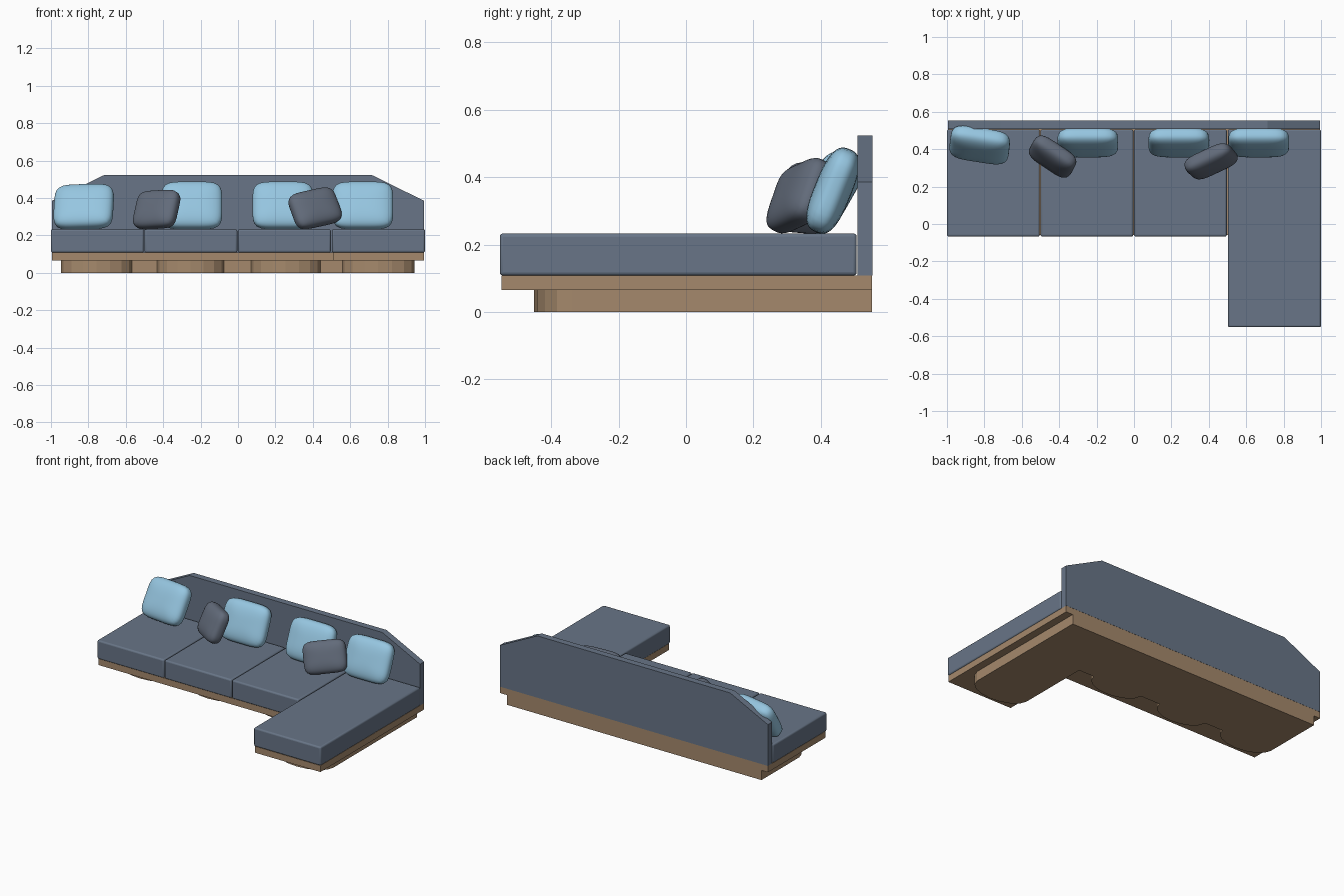
import bpy, bmesh, math
from mathutils import Matrix, Vector

if "Cube" in bpy.data.objects:
    bpy.data.objects.remove(bpy.data.objects["Cube"])


def material(name, rgb):
    m = bpy.data.materials.new(name)
    m.diffuse_color = (*rgb, 1)
    m.use_nodes = True
    m.node_tree.nodes["Principled BSDF"].inputs["Base Color"].default_value = m.diffuse_color
    return m


SLATE = material("slate fabric", (0.138, 0.178, 0.242))
BLUE = material("light blue fabric", (0.305, 0.565, 0.75))
DARK = material("dark grey fabric", (0.122, 0.147, 0.195))
WOOD = material("wood", (0.376, 0.25, 0.15))


def finish(name, bm, mat):
    bmesh.ops.recalc_face_normals(bm, faces=bm.faces)
    me = bpy.data.meshes.new(name)
    bm.to_mesh(me)
    bm.free()
    me.materials.append(mat)
    ob = bpy.data.objects.new(name, me)
    bpy.context.collection.objects.link(ob)
    return ob


def prism(name, pts, offset, mat):
    """Extrude a closed 3D outline along offset."""
    bm = bmesh.new()
    f = bm.faces.new([bm.verts.new(p) for p in pts])
    r = bmesh.ops.extrude_face_region(bm, geom=[f])
    bmesh.ops.translate(bm, vec=offset,
                        verts=[v for v in r["geom"] if isinstance(v, bmesh.types.BMVert)])
    return finish(name, bm, mat)


def cushion(name, x0, x1, y0, y1, z0, z1):
    bm = bmesh.new()
    bmesh.ops.create_cube(bm, size=1)
    for v in bm.verts:
        v.co = ((x0 + x1) / 2 + v.co.x * (x1 - x0),
                (y0 + y1) / 2 + v.co.y * (y1 - y0),
                (z0 + z1) / 2 + v.co.z * (z1 - z0))
    bmesh.ops.bevel(bm, geom=bm.edges[:], offset=0.01, segments=3, profile=0.5,
                    affect='EDGES')
    ob = finish(name, bm, SLATE)
    for p in ob.data.polygons:
        p.use_smooth = max(abs(c) for c in p.normal) < 0.999
    return ob


def pillow(name, centre, size, turn, lean, roll, mat):
    """Puffy rounded block, set down leaning back."""
    bm = bmesh.new()
    bmesh.ops.create_cube(bm, size=2)
    bmesh.ops.subdivide_edges(bm, edges=bm.edges[:], cuts=11, use_grid_fill=True)
    rot = (Matrix.Rotation(math.radians(turn), 3, 'Z')
           @ Matrix.Rotation(math.radians(-lean), 3, 'X')
           @ Matrix.Rotation(math.radians(-roll), 3, 'Y'))
    for v in bm.verts:
        x, y, z = (math.tan(c * math.pi / 4) for c in v.co)
        s = ((abs(x) ** 5 + abs(z) ** 5) ** 0.56 + abs(y) ** 2.8) ** (-1 / 2.8)
        p = Vector((x * size[0], y * size[1], z * size[2])) * s / 2
        v.co = rot @ p + Vector(centre)
    ob = finish(name, bm, mat)
    for p in ob.data.polygons:
        p.use_smooth = True
    return ob


# Plinth: one outline with a bowed front under each module
def bow(x_right, x_left, y):
    c, r = (x_right + x_left) / 2, (x_right - x_left) / 2
    return [(c + r * math.cos(a), y - 0.11 * math.sin(a), 0)
            for a in (math.pi * i / 8 for i in range(9))]


outline = [(-0.947, 0.552, 0), (0.943, 0.552, 0)]
outline += bow(0.943, 0.556, -0.34) + [(0.556, 0.15, 0)]
for xr, xl in ((0.44, 0.07), (-0.075, -0.433), (-0.567, -0.947)):
    outline += bow(xr, xl, 0.15)
prism("plinth", outline, (0, 0, 0.065), WOOD)

# L-shaped platform
prism("platform", [(x, y, 0.065) for x, y in (
    (-0.995, 0.552), (0.995, 0.552), (0.995, -0.547), (0.508, -0.547),
    (0.508, -0.06), (-0.995, -0.06))], (0, 0, 0.043), WOOD)

# Backrest with sloped top corners
prism("backrest", [(x, 0.509, z) for x, z in (
    (-0.995, 0.108), (0.995, 0.108), (0.995, 0.385), (0.715, 0.523),
    (-0.715, 0.523), (-0.995, 0.385))], (0, 0.044, 0), SLATE)

# Seat cushions and chaise
for i in range(3):
    cushion(f"seat_cushion_{i + 1}", -1 + i * 0.5, -0.504 + i * 0.5, -0.067, 0.506, 0.108, 0.233)
cushion("chaise_cushion", 0.502, 1.0, -0.552, 0.506, 0.108, 0.233)

# Light blue back pillows
pillow("back_pillow_1", (-0.825, 0.422, 0.353), (0.32, 0.12, 0.26), -10, 30, 2, BLUE)
for i, x in enumerate((-0.247, 0.24, 0.667)):
    pillow(f"back_pillow_{i + 2}", (x, 0.435, 0.36), (0.325, 0.11, 0.265), 0, 22, 0, BLUE)

# Dark scatter pillows
pillow("scatter_pillow_1", (-0.435, 0.36, 0.338), (0.26, 0.105, 0.215), -35, 25, 3, DARK)
pillow("scatter_pillow_2", (0.412, 0.335, 0.345), (0.27, 0.105, 0.205), 20, 24, 12, DARK)
